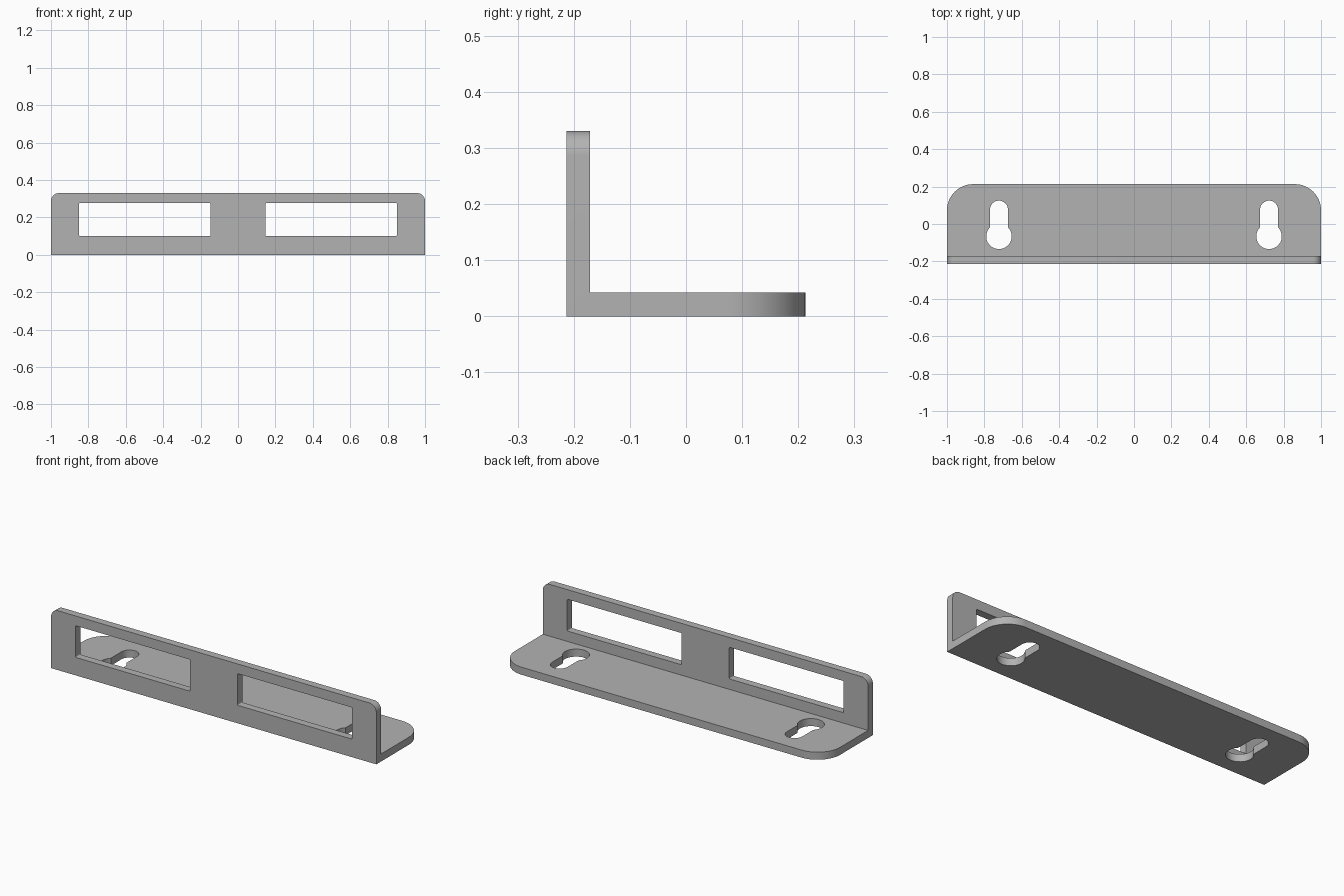
import bpy, bmesh
from math import sin, cos, pi, acos, radians
from mathutils import Vector

cube = bpy.data.objects.get("Cube")
if cube:
    bpy.data.objects.remove(cube, do_unlink=True)

# Overall sizes
T = 0.042
FRONT, BACK, HEIGHT = -0.213, 0.213, 0.33

grey = bpy.data.materials.new("Grey Metal")
grey.use_nodes = True
colour = (0.45, 0.45, 0.45, 1)
grey.diffuse_color = colour
grey.node_tree.nodes["Principled BSDF"].inputs["Base Color"].default_value = colour


def arc(cx, cy, r, start, end, n):
    steps = [start + (end - start) * i / n for i in range(n + 1)]
    return [(cx + r * cos(a), cy + r * sin(a)) for a in steps]


def rounded_rect(x0, x1, y0, y1, low, high, n):
    """Counter-clockwise outline; low and high are the corner radii."""
    pts = []
    corners = [(x0, y0, low, 1, 1), (x1, y0, low, -1, 1),
               (x1, y1, high, -1, -1), (x0, y1, high, 1, -1)]
    for i, (x, y, r, sx, sy) in enumerate(corners):
        a = pi + i * pi / 2
        pts += arc(x + sx * r, y + sy * r, r, a, a + pi / 2, n) if r else [(x, y)]
    return pts


def prism(name, outline, place, depth):
    """Extrude an outline, placed in space by a function, along depth."""
    bm = bmesh.new()
    face = bm.faces.new([bm.verts.new(place(*p)) for p in outline])
    new = bmesh.ops.extrude_face_region(bm, geom=[face])["geom"]
    bmesh.ops.translate(bm, vec=Vector(depth),
                        verts=[v for v in new if isinstance(v, bmesh.types.BMVert)])
    bmesh.ops.recalc_face_normals(bm, faces=bm.faces)
    mesh = bpy.data.meshes.new(name)
    bm.to_mesh(mesh)
    bm.free()
    mesh.materials.append(grey)
    ob = bpy.data.objects.new(name, mesh)
    bpy.context.collection.objects.link(ob)
    return ob


def flat(z):
    return lambda u, v: (u, v, z)


def upright(y):
    return lambda u, v: (u, y, v)


# Base plate with rounded back corners
bracket = prism("angle_bracket", rounded_rect(-1, 1, FRONT, BACK, 0, 0.14, 16),
                flat(0), (0, 0, T))

# Upright front plate with rounded top corners
tools = [(prism("front_plate", rounded_rect(-1, 1, 0, HEIGHT, 0, 0.043, 12),
                upright(FRONT), (0, T, 0)), 'UNION')]

# Keyhole outline: wide round end at the front, narrow slot behind it
R, S = 0.068, 0.048
a = acos(S / R)
for side, cx in (("left", 0.722), ("right", -0.722)):
    keyhole = arc(cx, -0.066, R, pi - a, 2 * pi + a, 32) + arc(cx, 0.077, S, 0, pi, 16)
    tools.append((prism(side + "_keyhole_cutter", keyhole, flat(-0.1), (0, 0, 0.3)),
                  'DIFFERENCE'))

# Long windows in the upright plate
for side, x0, x1 in (("left", 0.146, 0.85), ("right", -0.85, -0.146)):
    window = rounded_rect(x0, x1, 0.1, 0.276, 0.005, 0.005, 4)
    tools.append((prism(side + "_window_cutter", window, upright(FRONT - 0.1),
                        (0, 0.2, 0)), 'DIFFERENCE'))

for tool, operation in tools:
    tool.hide_render = True
    mod = bracket.modifiers.new(tool.name, 'BOOLEAN')
    mod.operation = operation
    mod.solver = 'EXACT'
    mod.object = tool

# Bake the booleans into one solid and drop the helpers
graph = bpy.context.evaluated_depsgraph_get()
solid = bpy.data.meshes.new_from_object(bracket.evaluated_get(graph))
bracket.modifiers.clear()
bracket.data = solid
for tool, _ in tools:
    bpy.data.objects.remove(tool, do_unlink=True)

# Merge coplanar pieces left at the joint
bm = bmesh.new()
bm.from_mesh(solid)
bmesh.ops.remove_doubles(bm, verts=bm.verts, dist=0.0001)
bmesh.ops.dissolve_limit(bm, angle_limit=radians(0.5), verts=bm.verts, edges=bm.edges)
bm.to_mesh(solid)
bm.free()

bpy.ops.object.select_all(action='DESELECT')
bracket.select_set(True)
bpy.context.view_layer.objects.active = bracket
bpy.ops.object.shade_smooth_by_angle(angle=radians(30))
